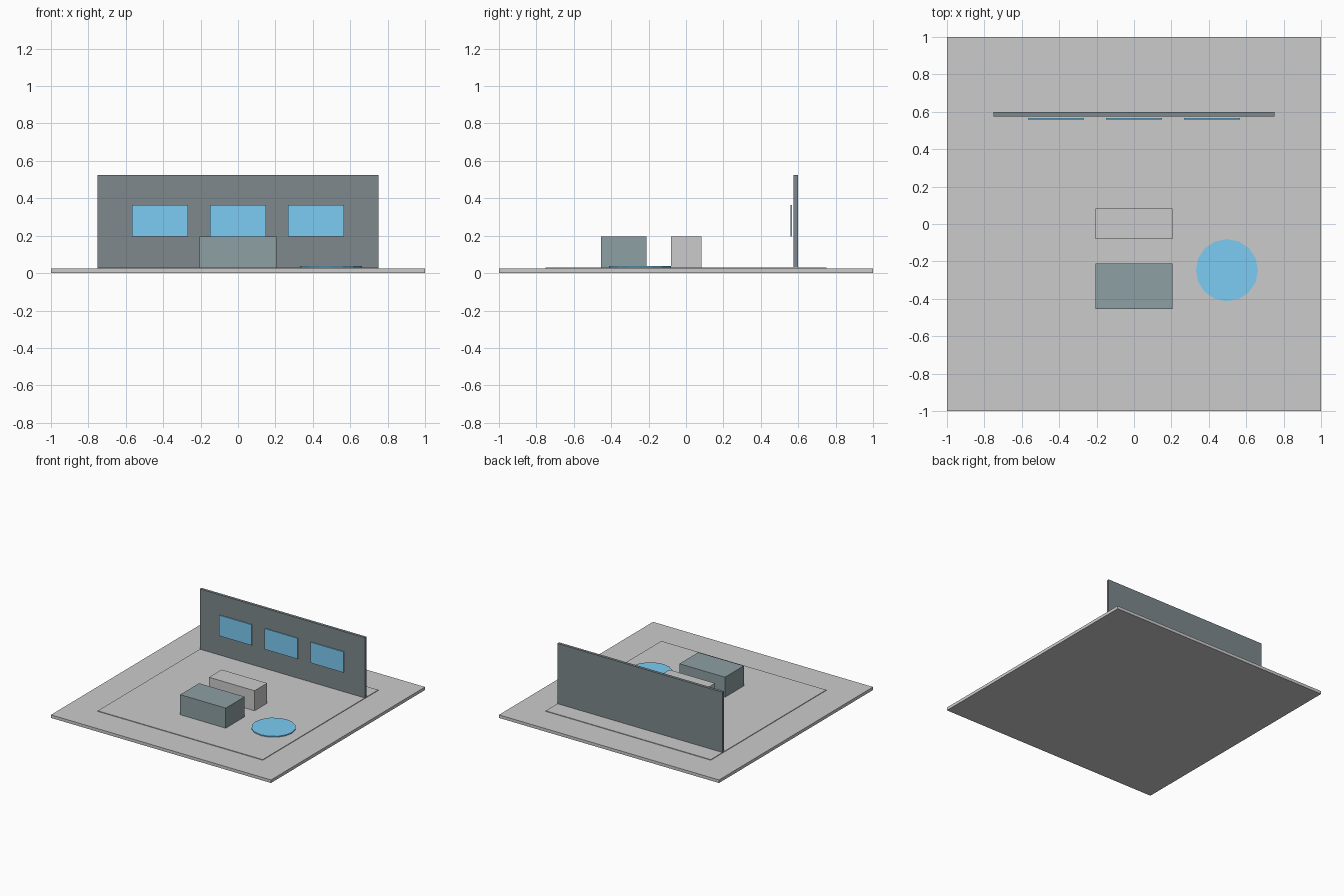
import bpy
import bmesh
from mathutils import Matrix

if "Cube" in bpy.data.objects:
    bpy.data.objects.remove(bpy.data.objects["Cube"])


def material(name, color):
    mat = bpy.data.materials.new(name)
    mat.diffuse_color = (*color, 1.0)
    mat.use_nodes = True
    mat.node_tree.nodes["Principled BSDF"].inputs["Base Color"].default_value = mat.diffuse_color
    return mat


def finish(name, bm, mat):
    mesh = bpy.data.meshes.new(name)
    bm.to_mesh(mesh)
    bm.free()
    obj = bpy.data.objects.new(name, mesh)
    bpy.context.collection.objects.link(obj)
    if mat:
        mesh.materials.append(mat)
    return obj


def box(name, x, y, z, mat=None):
    """Box from (min, max) pairs on each axis."""
    bm = bmesh.new()
    spans = (x, y, z)
    center = [(a + b) / 2 for a, b in spans]
    size = [b - a for a, b in spans]
    bmesh.ops.create_cube(
        bm, size=1,
        matrix=Matrix.Translation(center) @ Matrix.Diagonal((*size, 1)))
    return finish(name, bm, mat)


def disc(name, center, radius, z, sides, mat=None):
    bm = bmesh.new()
    bmesh.ops.create_cone(
        bm, cap_ends=True, segments=sides, radius1=radius, radius2=radius,
        depth=z[1] - z[0],
        matrix=Matrix.Translation((*center, (z[0] + z[1]) / 2)))
    return finish(name, bm, mat)


wall_dark = material("wall_dark", (0.21, 0.25, 0.265))
desk_dark = material("desk_dark", (0.27, 0.35, 0.37))
blue = material("blue", (0.2, 0.6, 0.9))

FLOOR = 0.03

# Ground slab with a thin raised floor
box("ground_slab", (-1, 1), (-1, 1), (0, 0.025))
box("raised_floor", (-0.75, 0.75), (-0.75, 0.75), (0.025, FLOOR))

# Back wall with three screens floating just in front of it
box("back_wall", (-0.75, 0.75), (0.575, 0.5975), (FLOOR, 0.525), wall_dark)
for i, x in enumerate((-0.4175, 0, 0.4175)):
    box(f"wall_screen_{i + 1}", (x - 0.149, x + 0.149), (0.56, 0.567),
        (0.195, 0.365), blue)

# Desk and the plain counter behind it
box("desk", (-0.207, 0.207), (-0.455, -0.21), (FLOOR, 0.195), desk_dark)
box("counter", (-0.207, 0.207), (-0.081, 0.083), (FLOOR, 0.195))

# Round floor pad
disc("floor_pad", (0.497, -0.247), 0.166, (FLOOR, 0.038), 16, blue)
